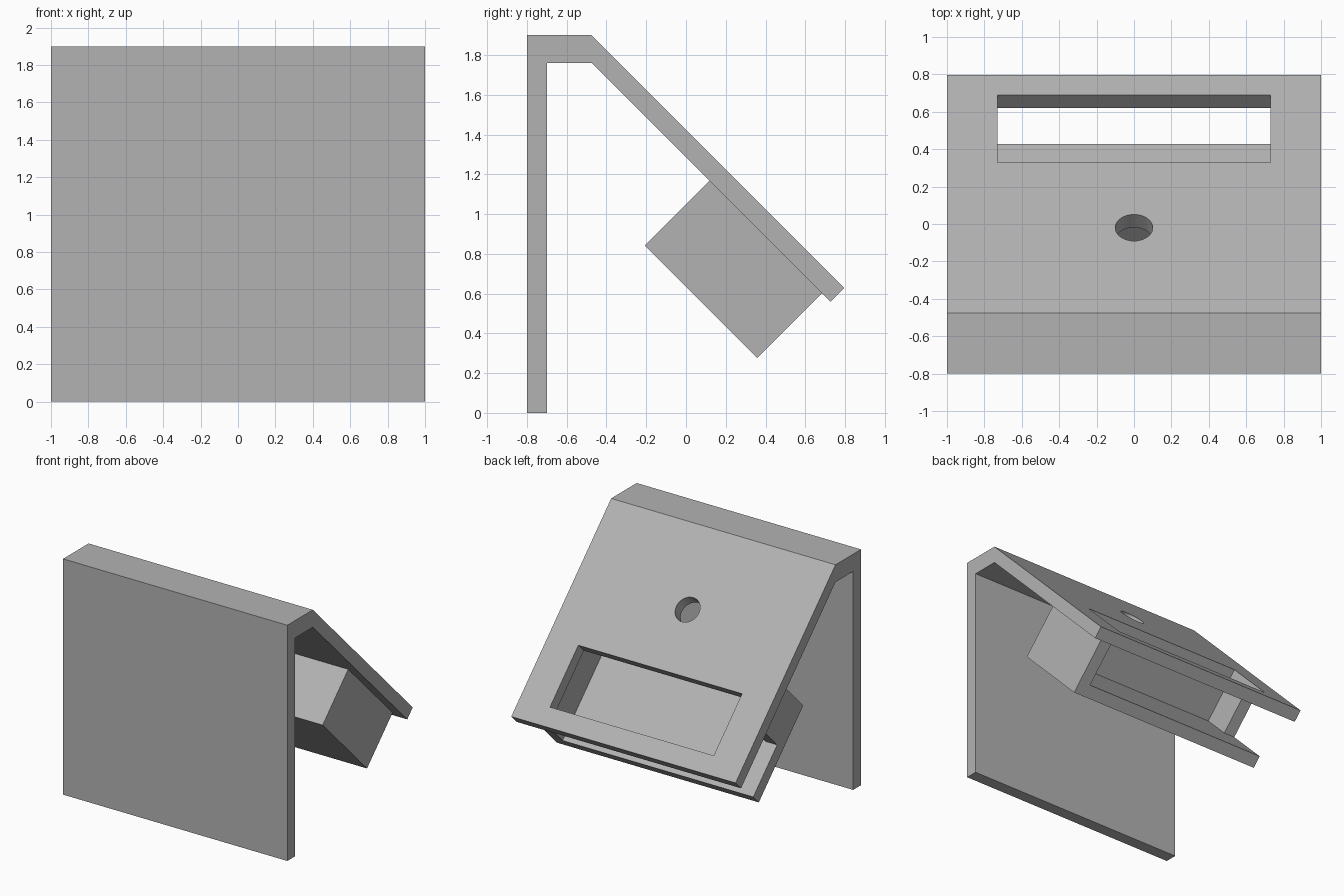
import bpy, bmesh, math
from mathutils import Matrix, Vector

if "Cube" in bpy.data.objects:
    bpy.data.objects.remove(bpy.data.objects["Cube"], do_unlink=True)

grey = bpy.data.materials.new("plain_grey")
grey.use_nodes = True
GREY = (0.45, 0.45, 0.45, 1)
grey.diffuse_color = GREY
grey.node_tree.nodes["Principled BSDF"].inputs["Base Color"].default_value = GREY

# Sloping frame: y runs down the slope, z points out of it,
# origin on the panel underside at the upper end of the tray
SLOPE = Matrix.Translation((0, 0.1175, 1.1675)) @ Matrix.Rotation(math.radians(-45), 4, 'X')


def make(name, bm, matrix=Matrix()):
    bm.transform(matrix)
    bmesh.ops.recalc_face_normals(bm, faces=bm.faces[:])
    mesh = bpy.data.meshes.new(name)
    bm.to_mesh(mesh)
    bm.free()
    mesh.materials.append(grey)
    obj = bpy.data.objects.new(name, mesh)
    bpy.context.collection.objects.link(obj)
    return obj


def block(name, lo, hi):
    """Box between two corners, given in the sloping frame."""
    lo, hi = Vector(lo), Vector(hi)
    bm = bmesh.new()
    bmesh.ops.create_cube(bm, size=1)
    fit = Matrix.Translation((lo + hi) / 2) @ Matrix.Diagonal((*(hi - lo), 1))
    return make(name, bm, SLOPE @ fit)


def cut(obj, cutters):
    for cutter in cutters:
        cutter.hide_render = True
        mod = obj.modifiers.new("cut", 'BOOLEAN')
        mod.operation, mod.solver, mod.object = 'DIFFERENCE', 'EXACT', cutter
    bpy.context.view_layer.update()
    graph = bpy.context.evaluated_depsgraph_get()
    result = bpy.data.meshes.new_from_object(obj.evaluated_get(graph))
    obj.modifiers.clear()
    obj.data = result
    for cutter in cutters:
        bpy.data.objects.remove(cutter, do_unlink=True)


# Bent panel: upright front, flat top and sloping back from one side profile
profile = [(-0.8, 0), (-0.8, 1.9), (-0.475, 1.9), (0.797, 0.628),
           (0.727, 0.558), (-0.475, 1.76), (-0.7, 1.76), (-0.7, 0)]
bm = bmesh.new()
side = bm.faces.new([bm.verts.new((-1, y, z)) for y, z in profile])
swept = bmesh.ops.extrude_face_region(bm, geom=[side])["geom"]
bmesh.ops.translate(bm, vec=(2, 0, 0),
                    verts=[v for v in swept if isinstance(v, bmesh.types.BMVert)])
panel = make("bent_panel", bm)

# Window and round hole through the slope
window = block("window_cutter", (-0.73, 0.2, -0.1), (0.73, 0.71, 0.2))
bm = bmesh.new()
bmesh.ops.create_cone(bm, cap_ends=True, segments=48, radius1=0.1, radius2=0.1, depth=0.4)
hole = make("hole_cutter", bm, SLOPE @ Matrix.Translation((0, -0.293, 0.05)))
cut(panel, [window, hole])

# Tray under the slope: open at the low end, with one shortened side wall
tray = block("tray", (-0.9, 0, -0.46), (0.9, 0.8, 0))
cavity = block("cavity_cutter", (-0.8, 0.1, -0.36), (0.8, 1, 0.1))
notch = block("notch_cutter", (-1, 0.37, -0.36), (-0.7, 1, 0.1))
cut(tray, [cavity, notch])
